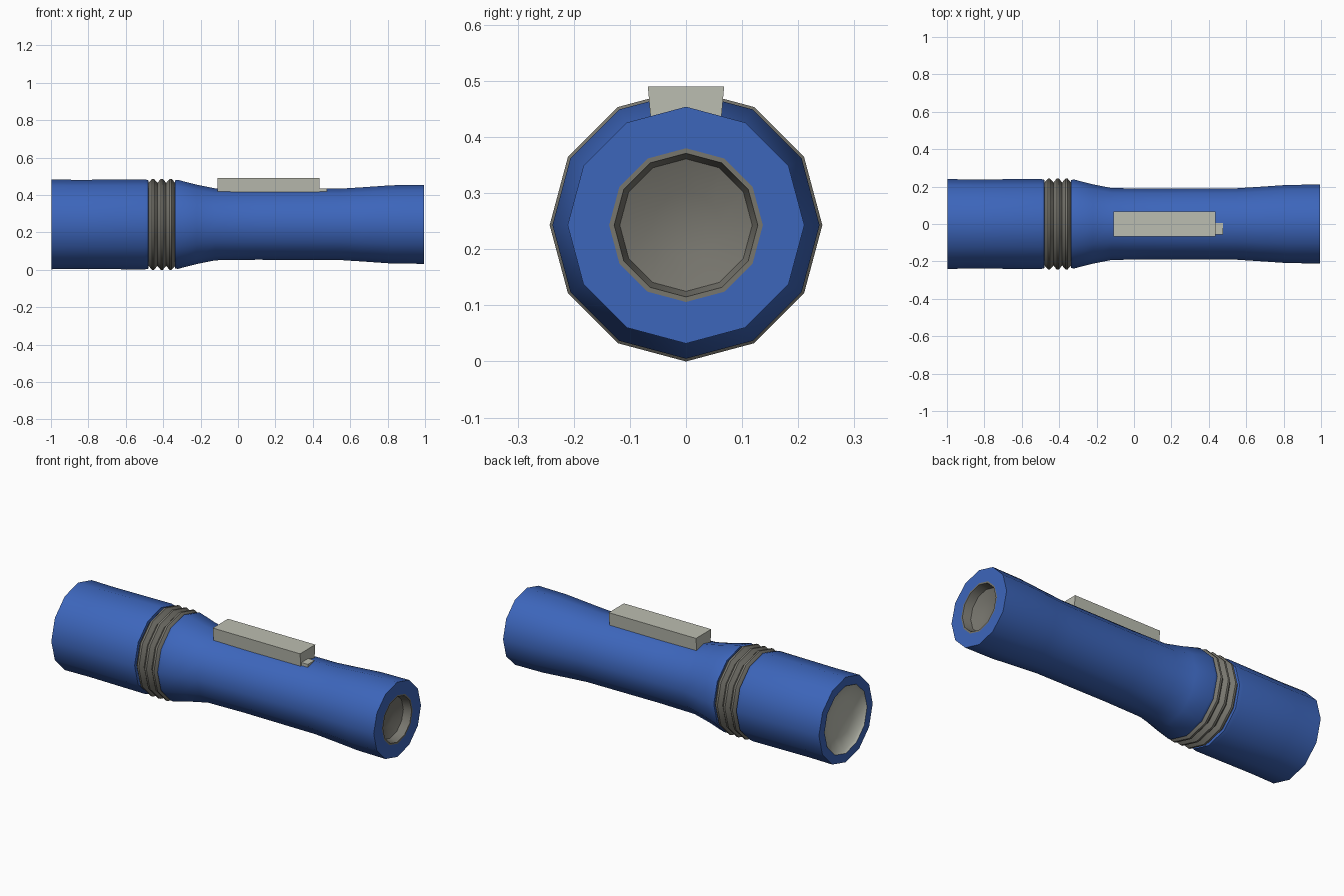
import bpy, bmesh, math

if "Cube" in bpy.data.objects:
    bpy.data.objects.remove(bpy.data.objects["Cube"])

CZ = 0.243   # height of the torch axis
N = 12       # sides around the axis


def material(name, rgb):
    m = bpy.data.materials.new(name)
    m.diffuse_color = (*rgb, 1)
    m.use_nodes = True
    m.node_tree.nodes["Principled BSDF"].inputs["Base Color"].default_value = m.diffuse_color
    return m


BLUE = material("blue casing", (0.046, 0.132, 0.50))
LIGHT = material("light grey", (0.50, 0.51, 0.44))
DARK = material("dark grey", (0.185, 0.18, 0.155))


def finish(name, bm, mats, smooth=True):
    bmesh.ops.recalc_face_normals(bm, faces=bm.faces)
    me = bpy.data.meshes.new(name)
    bm.to_mesh(me)
    bm.free()
    for m in mats:
        me.materials.append(m)
    ob = bpy.data.objects.new(name, me)
    bpy.context.collection.objects.link(ob)
    if smooth:
        bpy.ops.object.select_all(action='DESELECT')
        ob.select_set(True)
        bpy.context.view_layer.objects.active = ob
        bpy.ops.object.shade_smooth_by_angle(angle=math.radians(38))
    return ob


def lathe(name, profile, mats, rule):
    """Spin (x, radius) points about the long axis; rule(x, r) picks a material."""
    bm = bmesh.new()
    rings = []
    for x, r in profile:
        n = 1 if r == 0 else N
        rings.append([bm.verts.new((x, r * math.sin(2 * math.pi * k / N),
                                    CZ + r * math.cos(2 * math.pi * k / N))) for k in range(n)])
    for i in range(len(rings) - 1):
        a, b = rings[i], rings[i + 1]
        idx = rule((profile[i][0] + profile[i + 1][0]) / 2,
                   (profile[i][1] + profile[i + 1][1]) / 2)
        for k in range(N):
            j = (k + 1) % N
            quad = [a[k % len(a)], a[j % len(a)], b[j % len(b)], b[k % len(b)]]
            f = bm.faces.new(list(dict.fromkeys(quad)))
            f.material_index = idx
    return finish(name, bm, mats)


# head: lens bowl set inside a thick blue rim
lathe("head", [(-0.95, 0), (-0.965, 0.11), (-0.985, 0.18), (-0.998, 0.19), (-0.998, 0.24),
               (-0.85, 0.238), (-0.50, 0.241), (-0.48, 0.237), (-0.475, 0.2)],
      [BLUE, LIGHT], lambda x, r: 1 if r < 0.188 else 0)

# grooved collar between head and barrel
collar = [(-0.48, 0.2)]
for i in range(3):
    x = -0.478 + i * 0.047
    collar += [(x, 0.222), (x + 0.018, 0.243), (x + 0.029, 0.243)]
collar += [(-0.336, 0.222), (-0.332, 0.2)]
lathe("grip_collar", collar, [DARK], lambda x, r: 0)

# barrel, flared tail and recessed end
lathe("barrel", [(-0.338, 0.2), (-0.338, 0.235), (-0.322, 0.238), (-0.22, 0.212), (-0.12, 0.192),
                 (0.10, 0.189), (0.55, 0.191), (0.66, 0.198), (0.82, 0.209), (0.995, 0.211),
                 (0.995, 0.137), (0.995, 0.128), (0.95, 0.118), (0.93, 0.06), (0.925, 0)],
      [BLUE, DARK], lambda x, r: 1 if x > 0.9 and r < 0.15 else 0)


def bar(name, x0, x1, z0, z1, y_low, y_high):
    """Block that is wider at the top than at the bottom."""
    bm = bmesh.new()
    bmesh.ops.create_cube(bm, size=1)
    for v in bm.verts:
        y = y_high if v.co.z > 0 else y_low
        v.co = (x1 if v.co.x > 0 else x0, math.copysign(y, v.co.y),
                z1 if v.co.z > 0 else z0)
    return finish(name, bm, [LIGHT], smooth=False)


# slide switch on top and its small rear tab
bar("switch", -0.11, 0.435, 0.40, 0.49, 0.06, 0.068)
tab = bar("switch_tab", 0.43, 0.475, 0.40, 0.436, 0.03, 0.03)
tab.location.y = -0.025
